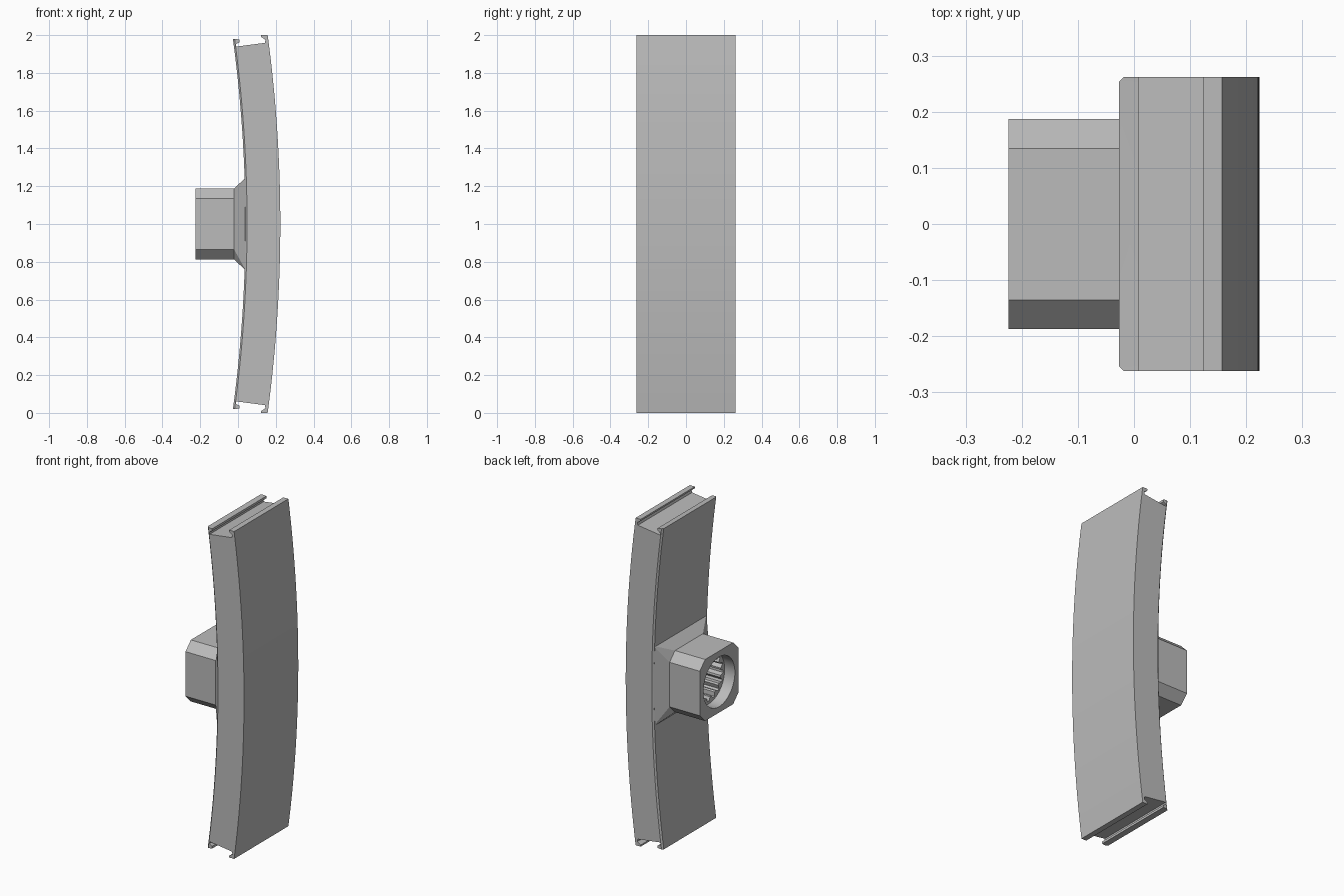
import bpy, bmesh, math

if "Cube" in bpy.data.objects:
    bpy.data.objects.remove(bpy.data.objects["Cube"], do_unlink=True)

grey = bpy.data.materials.new("plain grey")
grey.use_nodes = True
COLOUR = (0.5, 0.5, 0.5, 1)
grey.diffuse_color = COLOUR
grey.node_tree.nodes["Principled BSDF"].inputs["Base Color"].default_value = COLOUR


def loft(name, rings):
    """Skin equal-length closed rings and cap both ends."""
    bm = bmesh.new()
    loops = [[bm.verts.new(p) for p in ring] for ring in rings]
    n = len(loops[0])
    for a, b in zip(loops, loops[1:]):
        for i in range(n):
            j = (i + 1) % n
            bm.faces.new((a[i], a[j], b[j], b[i]))
    bm.faces.new(loops[0])
    bm.faces.new(loops[-1])
    bmesh.ops.recalc_face_normals(bm, faces=bm.faces)
    mesh = bpy.data.meshes.new(name)
    bm.to_mesh(mesh)
    bm.free()
    obj = bpy.data.objects.new(name, mesh)
    bpy.context.collection.objects.link(obj)
    mesh.materials.append(grey)
    return obj


def activate(obj):
    bpy.ops.object.select_all(action="DESELECT")
    obj.select_set(True)
    bpy.context.view_layer.objects.active = obj


def smooth(obj, degrees):
    activate(obj)
    bpy.ops.object.shade_smooth_by_angle(angle=math.radians(degrees))


# Curved panel: two concentric arcs joined by hooked lips at each end
R_OUT, R_IN = 7.5, 7.315
X_CENTRE = 0.224 - R_OUT
SEGMENTS = 32
HALF_WIDTH, CHAMFER = 0.262, 0.009


def arc(radius, half_height):
    top = math.asin(half_height / radius)
    angles = [top * (2 * i / SEGMENTS - 1) for i in range(SEGMENTS + 1)]
    return [(X_CENTRE + radius * math.cos(a), radius * math.sin(a)) for a in angles]


lips = [(0.123, 1.0), (0.123, 0.99), (0.146, 0.975), (0.142, 0.959),
        (-0.009, 0.939), (-0.011, 0.952), (0.008, 0.963), (0.008, 0.977)]


def panel_ring(y, inset):
    inner = [(x + inset, z) for x, z in reversed(arc(R_IN, 0.98))]
    bottom = [(x, -z) for x, z in reversed(lips)]
    outline = arc(R_OUT, 1.0) + lips + inner + bottom
    return [(x, y, z + 1) for x, z in outline]


inner_y = HALF_WIDTH - CHAMFER
panel = loft("curved_panel", [
    panel_ring(-HALF_WIDTH, CHAMFER), panel_ring(-inner_y, 0),
    panel_ring(inner_y, 0), panel_ring(HALF_WIDTH, CHAMFER)])
smooth(panel, 20)


# Mounting boss: chamfered square block flaring into the panel
def octagon(x, half_y, half_z, cut):
    pts = [(half_y, half_z - cut), (half_y - cut, half_z)]
    pts += [(-y, z) for y, z in reversed(pts)]
    pts += [(-y, -z) for y, z in pts]
    return [(x, y, z + 1) for y, z in pts]


boss = loft("mounting_boss", [
    octagon(-0.224, 0.187, 0.188, 0.052),
    octagon(-0.02, 0.187, 0.188, 0.052),
    octagon(0.038, 0.253, 0.243, 0.003),
    octagon(0.09, 0.253, 0.243, 0.003)])


# Socket: round counterbore, then a toothed bore
def circle(x, radii):
    n = len(radii)
    return [(x, r * math.cos(math.tau * i / n), 1 + r * math.sin(math.tau * i / n))
            for i, r in enumerate(radii)]


TEETH = 16
round_radii = [0.152] * 64
tooth_radii = [0.138, 0.138, 0.115, 0.115] * TEETH
cutters = [
    loft("counterbore_cutter", [circle(-0.3, round_radii), circle(-0.155, round_radii)]),
    loft("spline_cutter", [circle(-0.2, tooth_radii), circle(0.03, tooth_radii)])]
for cutter in cutters:
    cutter.hide_render = True
    mod = boss.modifiers.new("socket", "BOOLEAN")
    mod.operation = "DIFFERENCE"
    mod.solver = "EXACT"
    mod.object = cutter
    activate(boss)
    bpy.ops.object.modifier_apply(modifier=mod.name)
    bpy.data.objects.remove(cutter, do_unlink=True)
smooth(boss, 15)
